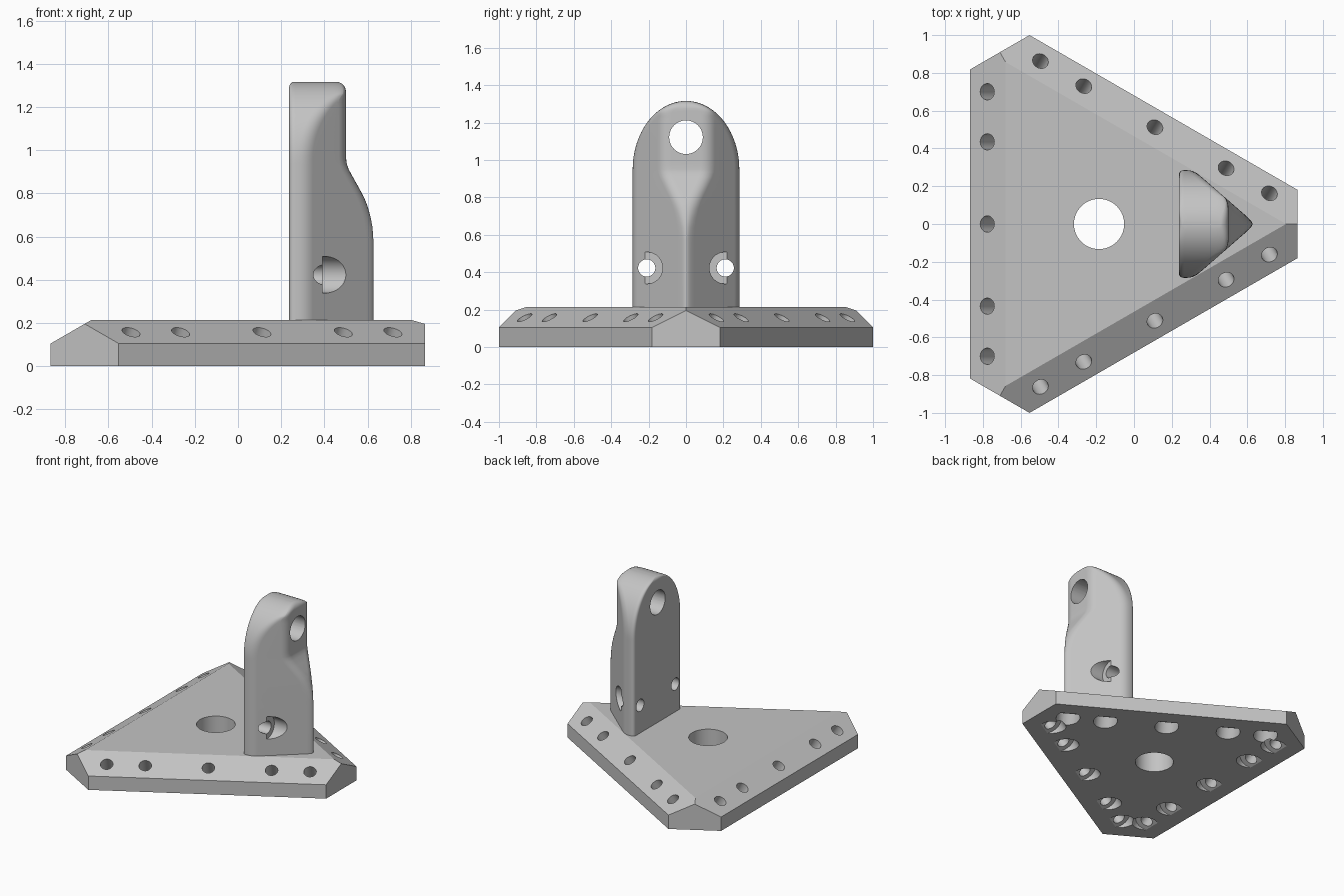
import bpy, bmesh, math
from mathutils import Vector, Matrix

cube = bpy.data.objects.get("Cube")
if cube:
    bpy.data.objects.remove(cube, do_unlink=True)

grey = bpy.data.materials.new("plain grey")
grey.use_nodes = True
grey.diffuse_color = (0.55, 0.55, 0.55, 1)
grey.node_tree.nodes["Principled BSDF"].inputs["Base Color"].default_value = grey.diffuse_color


def make_object(name, bm):
    bmesh.ops.recalc_face_normals(bm, faces=bm.faces)
    mesh = bpy.data.meshes.new(name)
    bm.to_mesh(mesh)
    bm.free()
    mesh.materials.append(grey)
    obj = bpy.data.objects.new(name, mesh)
    bpy.context.scene.collection.objects.link(obj)
    return obj


def loft(bm, rings):
    """Closed skin over a stack of rings with equal point counts."""
    loops = [[bm.verts.new(p) for p in ring] for ring in rings]
    n = len(loops[0])
    for a, b in zip(loops, loops[1:]):
        for i in range(n):
            j = (i + 1) % n
            bm.faces.new((a[i], a[j], b[j], b[i]))
    bm.faces.new(loops[0][::-1])
    bm.faces.new(loops[-1])


def add_drill(bm, origin, axis, steps, sides=40):
    """Stepped round cutter; steps are (radius, distance along axis)."""
    frame = Matrix.Translation(origin) @ axis.to_track_quat('Z', 'Y').to_matrix().to_4x4()
    turns = [2 * math.pi * i / sides for i in range(sides)]
    loft(bm, [[frame @ Vector((r * math.cos(a), r * math.sin(a), t)) for a in turns]
              for r, t in steps])


def cut(target, name, bm):
    """Subtract the cutter from the target and remove the cutter."""
    cutter = make_object(name, bm)
    cutter.hide_render = True
    mod = target.modifiers.new(name, 'BOOLEAN')
    mod.operation = 'DIFFERENCE'
    mod.solver = 'EXACT'
    mod.object = cutter
    bpy.context.view_layer.objects.active = target
    bpy.ops.object.modifier_apply(modifier=mod.name)
    bpy.data.objects.remove(cutter, do_unlink=True)


def smooth(obj):
    bpy.ops.object.select_all(action='DESELECT')
    obj.select_set(True)
    bpy.context.view_layer.objects.active = obj
    bpy.ops.object.shade_smooth_by_angle(angle=math.radians(28))
    obj.modifiers.new("even_shading", 'WEIGHTED_NORMAL').keep_sharp = True


# Base plate: a slab trimmed to a blunt triangle with sloped long sides
centre = Vector((-0.185, 0, 0))
top = 0.213
rim = 0.105


def heading(degrees):
    return Vector((math.cos(math.radians(degrees)), math.sin(math.radians(degrees)), 0))


def sloped(n):
    return n * 0.5 + Vector((0, 0, math.sqrt(0.75)))


bm = bmesh.new()
bmesh.ops.create_cube(bm, size=1, matrix=Matrix.Translation((0, 0, top / 2))
                      @ Matrix.Diagonal((4, 4, top, 1)))
planes = []
for angle in (60, 180, 300):
    n = heading(angle)
    edge = centre + n * 0.682
    planes += [(edge, n), (edge + Vector((0, 0, rim)), sloped(n)),
               (centre - n * 1.05, -n)]
for point, normal in planes:
    bmesh.ops.bisect_plane(bm, geom=bm.verts[:] + bm.edges[:] + bm.faces[:], dist=1e-5,
                           plane_co=point, plane_no=normal, clear_outer=True)
    bmesh.ops.holes_fill(bm, edges=bm.edges[:], sides=0)
base = make_object("base_plate", bm)

# Central hole
bm = bmesh.new()
add_drill(bm, centre, Vector((0, 0, 1)), [(0.133, -0.3), (0.133, 0.5)], 64)
cut(base, "centre_drill", bm)

# Five tilted screw holes per side, counterbored from underneath
for angle in (60, 180, 300):
    n = heading(angle)
    along = heading(angle + 90)
    bm = bmesh.new()
    for offset in (-0.7, -0.435, 0, 0.435, 0.7):
        origin = centre + n * 0.592 + along * offset + Vector((0, 0, 0.157))
        add_drill(bm, origin, sloped(n),
                  [(0.083, -0.4), (0.083, -0.15), (0.043, -0.15), (0.043, 0.1)])
    cut(base, "rim_drill", bm)
smooth(base)

# Upright bracket: lofted wedge section under an arched top
back, half, shoulder, peak = 0.237, 0.285, 0.95, 1.316
nose_curve = [(0.2, 0.627), (0.58, 0.627), (0.64, 0.623), (0.69, 0.614), (0.74, 0.6),
              (0.78, 0.584), (0.82, 0.563), (0.87, 0.535), (0.91, 0.513),
              (0.935, 0.504), (0.96, 0.5), (peak, 0.5)]


def nose_at(z):
    for (z0, x0), (z1, x1) in zip(nose_curve, nose_curve[1:]):
        if z <= z1:
            return x0 + (x1 - x0) * (z - z0) / (z1 - z0)
    return nose_curve[-1][1]


def top_inset(z, r):
    d = peak - z
    return r - math.sqrt(max(r * r - (r - d) ** 2, 0)) if d < r else 0


def rounded(corners, segments=5):
    """Round each (x, y, radius) corner with a short curve."""
    points = []
    for i, (x, y, r) in enumerate(corners):
        p = Vector((x, y))
        ends = []
        for q in (corners[i - 1], corners[(i + 1) % len(corners)]):
            d = Vector(q[:2]) - p
            ends.append(p + d.normalized() * min(r, d.length * 0.48))
        for k in range(segments + 1):
            t = k / segments
            points.append(ends[0] * (1 - t) ** 2 + p * 2 * t * (1 - t) + ends[1] * t * t)
    return points


def section(z, w):
    x0 = back + top_inset(z, 0.025)
    x2 = nose_at(z) - top_inset(z, 0.045)
    x1 = min(0.316 + (half - w) * 1.147, x2 - 0.025)
    flat = min(half - (x2 - 0.316) / 1.147, w * 0.75)
    side = [(x0, w, 0.028), (x1, w, 0.04), (x2, flat, 0.045)]
    mirrored = [(x, -y, r) for x, y, r in reversed(side)]
    return [Vector((p.x, p.y, z)) for p in rounded(side + mirrored)]


levels = [(z, half) for z, x in nose_curve if z < shoulder]
for i in range(25):
    t = math.radians(88) * i / 24
    levels.append((shoulder + (peak - shoulder) * math.sin(t), half * math.cos(t)))
bm = bmesh.new()
loft(bm, [section(z, w) for z, w in levels])
bracket = make_object("upright_bracket", bm)

# Eye hole and two counterbored side holes
bm = bmesh.new()
forward = Vector((1, 0, 0))
add_drill(bm, Vector((0, 0, 1.122)), forward, [(0.09, 0.1), (0.09, 0.8)], 48)
for y in (-0.21, 0.21):
    add_drill(bm, Vector((0, y, 0.423)), forward,
              [(0.046, 0.1), (0.046, 0.392), (0.085, 0.392), (0.085, 0.8)])
cut(bracket, "bracket_drill", bm)
smooth(bracket)
